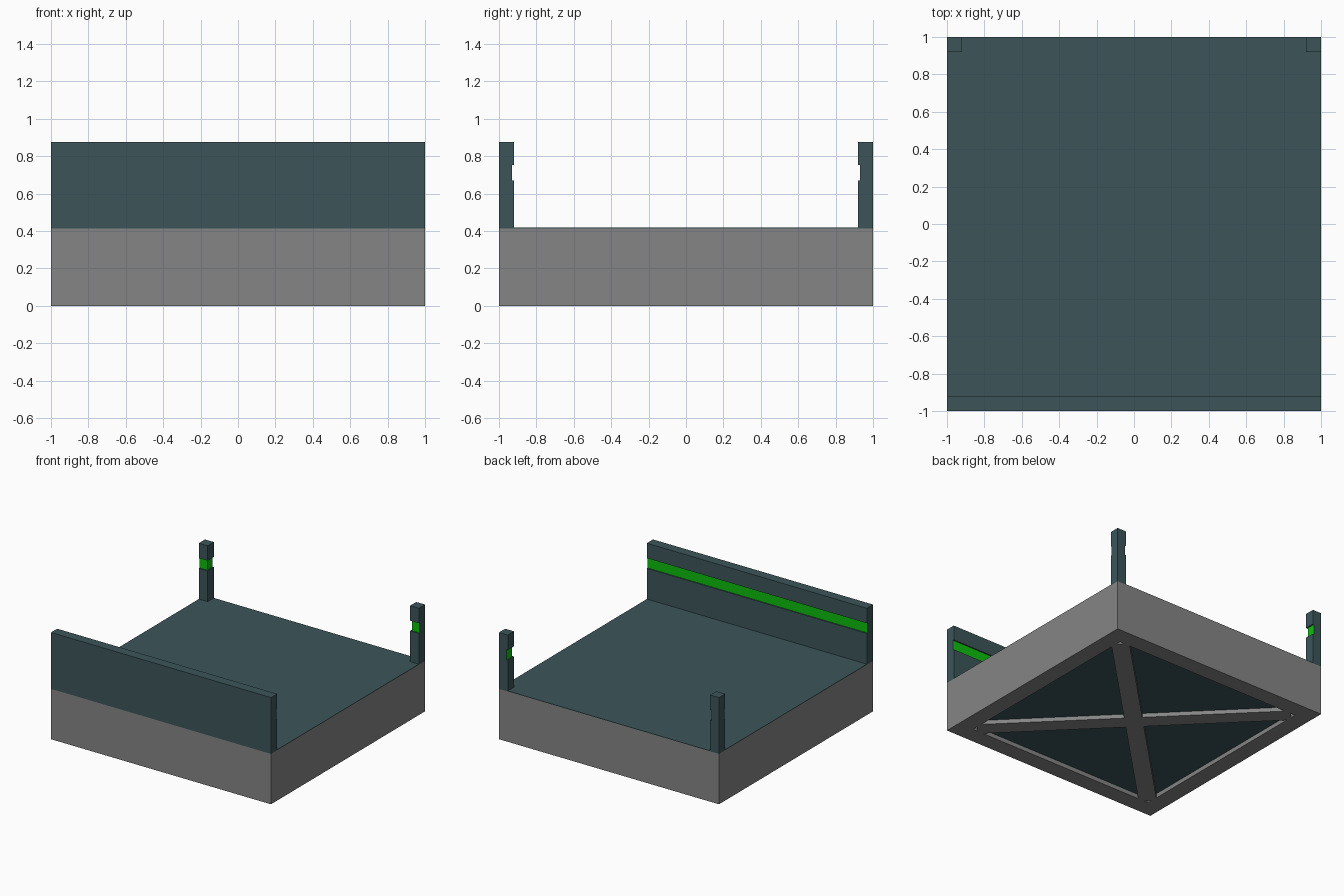
import bpy, bmesh, math
from mathutils import Matrix, Vector

if "Cube" in bpy.data.objects:
    bpy.data.objects.remove(bpy.data.objects["Cube"])


def material(name, rgb):
    m = bpy.data.materials.new(name)
    m.diffuse_color = (*rgb, 1)
    m.use_nodes = True
    m.node_tree.nodes["Principled BSDF"].inputs["Base Color"].default_value = m.diffuse_color
    return m


GREY = material("grey", (0.235, 0.235, 0.235))
TEAL = material("dark teal", (0.045, 0.091, 0.102))
GREEN = material("bright green", (0.004, 0.52, 0.004))


def finish(name, bm, *mats):
    bmesh.ops.recalc_face_normals(bm, faces=bm.faces)
    me = bpy.data.meshes.new(name)
    bm.to_mesh(me)
    bm.free()
    for m in mats:
        me.materials.append(m)
    ob = bpy.data.objects.new(name, me)
    bpy.context.collection.objects.link(ob)
    return ob


def box(name, size, centre, mat, angle=0):
    bm = bmesh.new()
    bmesh.ops.create_cube(bm, size=1)
    bm.transform(Matrix.Translation(centre) @ Matrix.Rotation(angle, 4, 'Z')
                 @ Matrix.Diagonal((*size, 1)))
    return finish(name, bm, mat)


BASE, TOP, LOW, HIGH = 0.418, 0.877, 0.67, 0.754   # wall and groove heights
THICK, DEPTH = 0.08, 0.01
IN = 0.86                                          # inner half width of base


def ring_base():
    # open square shell: outer and inner walls joined by flat rims
    bm = bmesh.new()
    loops = [[bm.verts.new((sx * h, sy * h, z))
              for sx, sy in ((-1, -1), (1, -1), (1, 1), (-1, 1))]
             for h, z in ((1, 0), (1, 0.414), (IN, 0.414), (IN, 0))]
    for k in range(4):
        a, b = loops[k], loops[(k + 1) % 4]
        for i in range(4):
            j = (i + 1) % 4
            bm.faces.new((a[i], a[j], b[j], b[i]))
    finish("base_frame", bm, GREY)


def grooved(name, rect):
    # stack of rectangles; rect(inset) gives x0, x1, y0, y1 at that groove depth
    bm = bmesh.new()
    rings = []
    for z, d in ((BASE, 0), (LOW, 0), (LOW, DEPTH), (HIGH, DEPTH), (HIGH, 0), (TOP, 0)):
        x0, x1, y0, y1 = rect(d)
        rings.append([bm.verts.new((x, y, z))
                      for x, y in ((x0, y0), (x1, y0), (x1, y1), (x0, y1))])
    for a, b in zip(rings, rings[1:]):
        for i in range(4):
            j = (i + 1) % 4
            bm.faces.new((a[i], a[j], b[j], b[i]))
    bm.faces.new(rings[0])
    bm.faces.new(rings[-1])
    bmesh.ops.dissolve_degenerate(bm, dist=1e-5, edges=bm.edges)
    bmesh.ops.recalc_face_normals(bm, faces=bm.faces)
    # green paint on the upright groove faces that look inward
    for f in bm.faces:
        c = f.calc_center_median()
        inward = (f.normal.y * c.y < -0.01) or (
            f.normal.x * c.x < -0.01 and abs(c.x) > 0.5)
        if LOW < c.z < HIGH and inward and abs(f.normal.z) < 0.1:
            f.material_index = 1
    finish(name, bm, TEAL, GREEN)


# base: shell, floor and underside panel
ring_base()
box("floor", (2, 2, 0.005), (0, 0, 0.4155), TEAL)
box("underside_panel", (2 * IN, 2 * IN, 0.01), (0, 0, 0.04), TEAL)

# crossed braces under the base
for i, s in enumerate((1, -1)):
    box(f"cross_brace_{i + 1}", (2 * IN * math.sqrt(2) - 0.06, 0.137, 0.034),
        (0, 0, 0.0171 + 0.0002 * i), GREY, s * math.pi / 4)

# front wall with a groove along its inner face
grooved("front_wall", lambda d: (-1, 1, -1, -1 + THICK - d))

# back corner posts, grooved on both inner faces
grooved("back_post_left", lambda d: (-1, -1 + THICK - d, 1 - THICK + d, 1))
grooved("back_post_right", lambda d: (1 - THICK + d, 1, 1 - THICK + d, 1))
